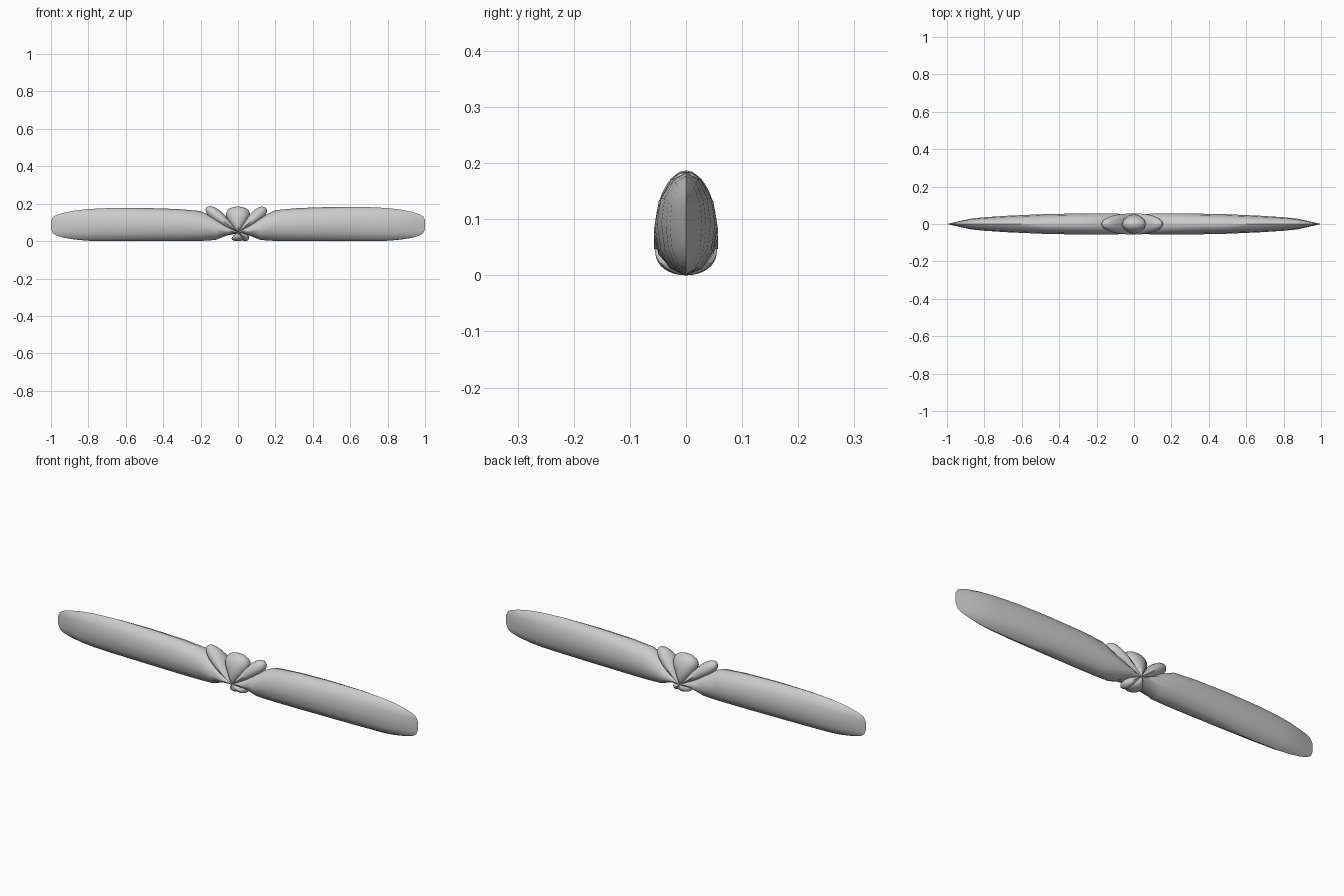
import bpy, bmesh, math

old = bpy.data.objects.get("Cube")
if old:
    bpy.data.objects.remove(old, do_unlink=True)

grey = bpy.data.materials.new("light_grey")
grey.use_nodes = True
grey.diffuse_color = (0.6, 0.6, 0.6, 1)
grey.node_tree.nodes["Principled BSDF"].inputs["Base Color"].default_value = (0.6, 0.6, 0.6, 1)

SIDES = 12
HUB_Z = 0.047


def loft(name, stations):
    """Skin elliptical sections: (centre x, centre z, across x, across z, half thickness)."""
    bm = bmesh.new()
    rings = []
    for cx, cz, ax, az, thick in stations:
        ring = []
        for i in range(SIDES):
            a = math.tau * i / SIDES
            c = math.cos(a)
            ring.append(bm.verts.new((cx + ax * c, thick * math.sin(a), cz + az * c)))
        rings.append(ring)
    for r, s in zip(rings, rings[1:]):
        for i in range(SIDES):
            j = (i + 1) % SIDES
            bm.faces.new((r[i], r[j], s[j], s[i]))
    bm.faces.new(rings[0][::-1])
    bm.faces.new(rings[-1])
    bmesh.ops.remove_doubles(bm, verts=bm.verts, dist=0.0002)
    bmesh.ops.recalc_face_normals(bm, faces=bm.faces)
    mesh = bpy.data.meshes.new(name)
    bm.to_mesh(mesh)
    bm.free()
    mesh.materials.append(grey)
    obj = bpy.data.objects.new(name, mesh)
    bpy.context.collection.objects.link(obj)
    bpy.ops.object.select_all(action="DESELECT")
    obj.select_set(True)
    bpy.context.view_layer.objects.active = obj
    bpy.ops.object.shade_smooth_by_angle(angle=math.radians(50))
    return obj


def blade(name, side, top_scale):
    # distance along x, bottom, top, half thickness
    profile = [
        (0.0, 0.042, 0.052, 0.050), (0.06, 0.030, 0.085, 0.054),
        (0.12, 0.006, 0.125, 0.056), (0.20, 0.001, 0.163, 0.057),
        (0.32, 0.0, 0.174, 0.056), (0.50, 0.0, 0.180, 0.052),
        (0.68, 0.0, 0.180, 0.044), (0.80, 0.002, 0.174, 0.036),
        (0.87, 0.008, 0.166, 0.029), (0.93, 0.018, 0.154, 0.016),
        (0.97, 0.029, 0.142, 0.007), (0.99, 0.042, 0.130, 0.002),
        (1.0, 0.065, 0.110, 0.0),
    ]
    loft(name, [(side * x, (lo + hi * top_scale) / 2, 0,
                 (hi * top_scale - lo) / 2, t) for x, lo, hi, t in profile])


def petal(name, degrees, length, half_width, thickness):
    a = math.radians(degrees)
    dx, dz = math.cos(a), math.sin(a)
    steps = 12
    stations = []
    for k in range(steps + 1):
        # Widest beyond the middle, rounded at the tip, pointed at the hub
        u = 0.5 - 0.5 * math.cos(math.pi * k / steps)
        w = half_width * 1.72 * u ** 0.9 * math.sqrt(max(0, 1 - u * u))
        t = thickness * math.sqrt(max(0, 1 - u ** 2.5))
        stations.append((dx * length * u, HUB_Z + dz * length * u, -dz * w, dx * w, t))
    loft(name, stations)


# Long blades
blade("left_blade", 1, 1.015)
blade("right_blade", -1, 0.985)

# Fan of petals around the hub
petal("centre_petal", 90, 0.138, 0.072, 0.057)
petal("left_upper_petal", 41, 0.198, 0.037, 0.056)
petal("right_upper_petal", 142, 0.215, 0.036, 0.056)
petal("lower_petal", -88, 0.047, 0.040, 0.055)
petal("left_lower_petal", -35, 0.068, 0.022, 0.055)
